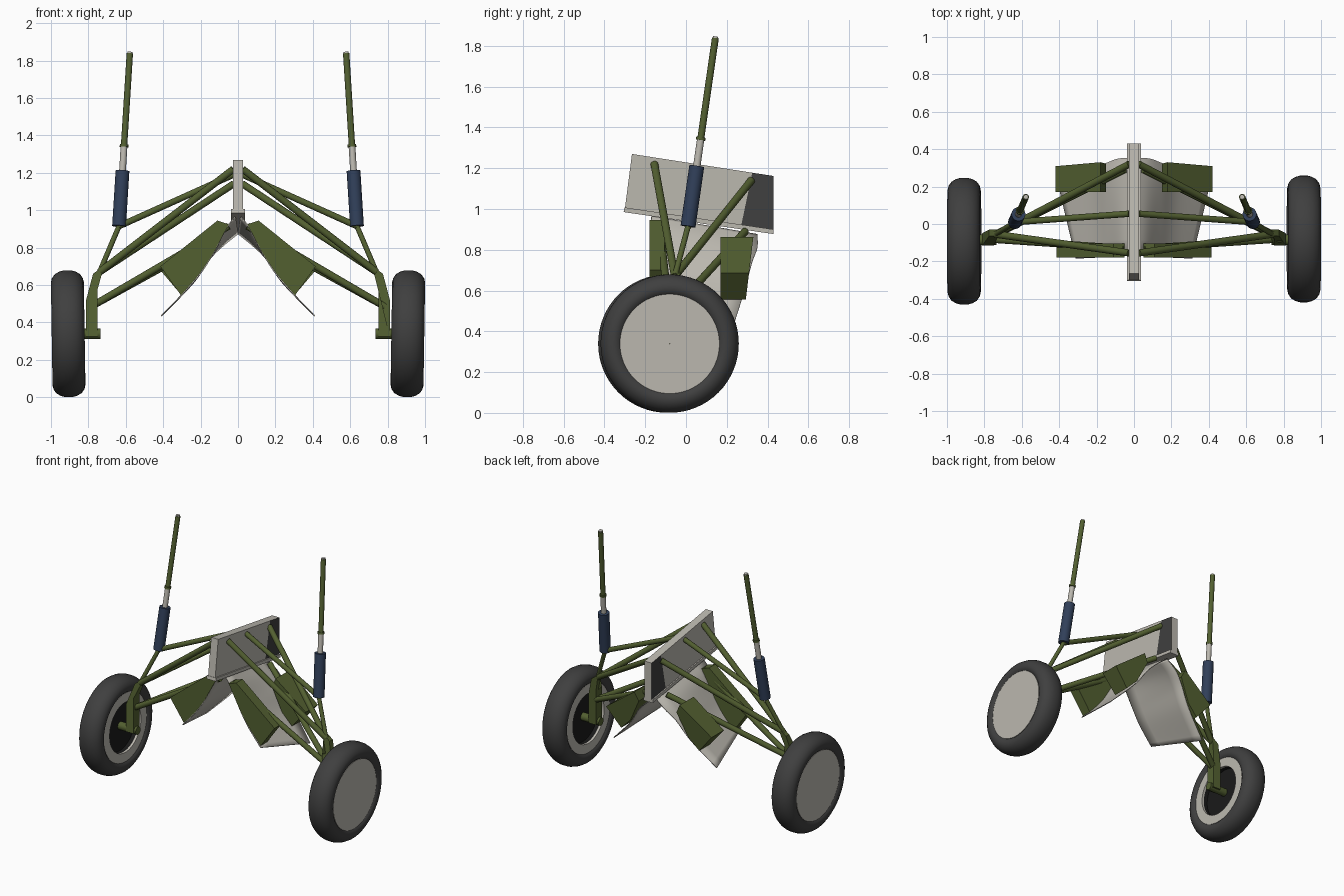
import bpy, bmesh, math
from mathutils import Vector, Matrix

if "Cube" in bpy.data.objects:
    bpy.data.objects.remove(bpy.data.objects["Cube"])


def mat(name, c):
    m = bpy.data.materials.new(name)
    m.diffuse_color = (*c, 1)
    m.use_nodes = True
    m.node_tree.nodes["Principled BSDF"].inputs["Base Color"].default_value = m.diffuse_color
    return m


GREEN = mat("olive green", (0.085, 0.115, 0.03))
GREY = mat("light grey", (0.50, 0.48, 0.43))
BLUE = mat("dark blue", (0.03, 0.05, 0.10))
TYRE = mat("tyre grey", (0.05, 0.05, 0.05))
BLACK = mat("black", (0.01, 0.01, 0.01))


def make(name, verts, faces, mats, smooth=False):
    me = bpy.data.meshes.new(name)
    me.from_pydata([tuple(v) for v in verts], [], faces)
    bm = bmesh.new()
    bm.from_mesh(me)
    bmesh.ops.recalc_face_normals(bm, faces=bm.faces[:])
    bm.to_mesh(me)
    bm.free()
    ob = bpy.data.objects.new(name, me)
    bpy.context.collection.objects.link(ob)
    for m in mats:
        me.materials.append(m)
    if smooth:
        bpy.ops.object.select_all(action='DESELECT')
        ob.select_set(True)
        bpy.context.view_layer.objects.active = ob
        bpy.ops.object.shade_smooth_by_angle(angle=math.radians(40))
    return ob


def rod(name, a, b, r, m, n=16):
    """Capped cylinder between two points."""
    a, b = Vector(a), Vector(b)
    q = (b - a).to_track_quat('Z', 'Y')
    ring = [q @ Vector((r * math.cos(t), r * math.sin(t), 0))
            for t in (2 * math.pi * i / n for i in range(n))]
    faces = [(i, (i + 1) % n, n + (i + 1) % n, n + i) for i in range(n)]
    faces += [tuple(range(n)), tuple(range(n, 2 * n))]
    return make(name, [a + p for p in ring] + [b + p for p in ring], faces, [m], True)


def prism(name, front, back, m):
    """Solid between two matching outlines."""
    n = len(front)
    faces = [(i, (i + 1) % n, n + (i + 1) % n, n + i) for i in range(n)]
    faces += [tuple(range(n)), tuple(range(n, 2 * n))]
    return make(name, front + back, faces, [m])


def lathe(name, prof, M, m, n=64, closed=False):
    """Revolve (radius, x) points round the x axis."""
    verts = [M @ Vector((x, r * math.cos(t), r * math.sin(t)))
             for t in (2 * math.pi * i / n for i in range(n)) for r, x in prof]
    k = len(prof)
    faces = [(i * k + j, i * k + (j + 1) % k,
              ((i + 1) % n) * k + (j + 1) % k, ((i + 1) % n) * k + j)
             for i in range(n) for j in range(k if closed else k - 1)]
    return make(name, verts, faces, [m], True)


def smooth_path(pts, steps=6):
    """Catmull-Rom through a few points."""
    p = [Vector(v) for v in pts]
    p = [2 * p[0] - p[1]] + p + [2 * p[-1] - p[-2]]
    out = []
    for i in range(1, len(p) - 2):
        a, b, c, d = p[i - 1:i + 3]
        for s in range(steps):
            t = s / steps
            out.append(0.5 * (2 * b + (c - a) * t + (2 * a - 5 * b + 4 * c - d) * t * t
                              + (3 * b - a - 3 * c + d) * t ** 3))
    return out + [p[-2]]


# central mounting plate, dark towards the rear
cols = [((-.265, 1.27), (-.30, 1.0)), ((.325, 1.178), (.27, .915)), ((.43, 1.162), (.43, .892))]
verts = [(x, *p) for c in cols for p in c for x in (-.028, .028)]
faces = [(0, 1, 3, 2), (8, 9, 11, 10)]
for i in (0, 4):
    faces += [(i, i + 4, i + 5, i + 1), (i + 2, i + 3, i + 7, i + 6),
              (i, i + 2, i + 6, i + 4), (i + 1, i + 5, i + 7, i + 3)]
plate = make("mounting_plate", verts, faces, [GREY, TYRE])
for f in plate.data.polygons:
    if f.center.y > .33 and abs(f.normal.x) > .5:
        f.material_index = 1

# flange along the plate bottom
side = [(-.302, 1.008), (.43, .9), (.43, .877), (-.306, .985)]
prism("plate_flange", [(-.037, *p) for p in side], [(.037, *p) for p in side], GREY)

for s, tag in ((-1, "left"), (1, "right")):
    def P(x, y, z):
        return Vector((s * x, y, z))

    # wheel
    M = Matrix.Translation((s * .908, -.092 if s < 0 else -.08, .34)) \
        @ Matrix.Rotation(s * math.radians(.9), 4, 'Y') @ Matrix.Scale(s, 4, (1, 0, 0))
    half = [(.243, .074), (.255, .084), (.275, .088), (.296, .083), (.318, .068),
            (.332, .044), (.339, .018)]
    lathe("tyre_" + tag, half + [(r, -x) for r, x in reversed(half)], M, TYRE, closed=True)
    lathe("wheel_cover_" + tag, [(.0005, .078), (.244, .078), (.244, .04)], M, GREY)
    lathe("rim_ring_" + tag, [(.244, -.04), (.244, -.076), (.178, -.076), (.178, -.06)], M, GREY)
    lathe("rim_inside_" + tag, [(.178, -.06), (.178, -.03), (.0005, -.03)], M, BLACK)

    # hub and upright
    rod("hub_" + tag, P(.735, -.085, .34), P(.89, -.085, .34), .028, GREEN, 24)
    out = [(.75, .325), (.812, .325), (.812, .52), (.775, .66), (.735, .69), (.725, .67), (.75, .58)]
    prism("upright_" + tag, [P(x, -.115 + .05 * (z > .6), z) for x, z in out],
          [P(x, -.05 + .02 * (z > .6), z) for x, z in out], GREEN)

    # suspension arms
    top = P(.74, -.055, .67)
    low = P(.785, -.08, .485)
    base = P(.636, .01, .915)
    rod("upper_arm_front_" + tag, P(.025, -.155, 1.22), top, .019, GREEN)
    rod("upper_arm_rear_" + tag, P(.025, .32, 1.14), top, .019, GREEN)
    rod("strut_arm_" + tag, P(.025, .055, 1.19), base, .017, GREEN)
    rod("strut_link_" + tag, base, top, .014, GREEN)
    rod("lower_arm_front_" + tag, P(.05, -.13, .915), low, .019, GREEN)
    rod("lower_arm_rear_" + tag, P(.05, .29, .89), low, .019, GREEN)

    # shock strut
    tip = P(.578, .145, 1.845)

    def S(z):
        return base.lerp(tip, (z - .915) / .93)
    rod("strut_body_" + tag, S(.915), S(1.21), .037, BLUE, 24)
    rod("strut_piston_" + tag, S(1.2), S(1.35), .018, GREY)
    rod("strut_collar_" + tag, S(1.338), S(1.352), .023, GREEN)
    rod("strut_rod_" + tag, S(1.35), S(1.838), .017, GREEN)
    rod("strut_tip_" + tag, S(1.838), S(1.846), .013, GREY)

    # curved bay skin, lofted from front edge to rear edge
    a = smooth_path([P(.015, -.17, .965), P(.065, -.172, .90), P(.134, -.175, .768),
                     P(.203, -.18, .66), P(.31, -.185, .535)])
    b = smooth_path([P(.0, .35, .875), P(.08, .35, .81), P(.15, .325, .74),
                     P(.24, .29, .61), P(.41, .235, .435)])
    rows, n = 6, len(a)
    verts = [a[i].lerp(b[i], j / rows) for j in range(rows + 1) for i in range(n)]
    faces = [(j * n + i, j * n + i + 1, (j + 1) * n + i + 1, (j + 1) * n + i)
             for j in range(rows) for i in range(n - 1)]
    skin = make("bay_skin_" + tag, verts, faces, [GREY], True)
    mod = skin.modifiers.new("thickness", 'SOLIDIFY')
    mod.thickness = .006
    mod.offset = 0

    # green panels at the front and rear of the skin
    out = [(.05, .925), (.11, .945), (.415, .70), (.305, .545), (.203, .662), (.134, .768)]
    prism("front_panel_" + tag, [P(x, -.178, z) for x, z in out],
          [P(x, -.105, z) for x, z in out], GREEN)
    out = [(.15, .80), (.18, .862), (.42, .685), (.31, .555), (.23, .635)]
    prism("rear_panel_" + tag, [P(x, .17, z) for x, z in out],
          [P(x, .33 - .12 * (.86 - z), z) for x, z in out], GREEN)
